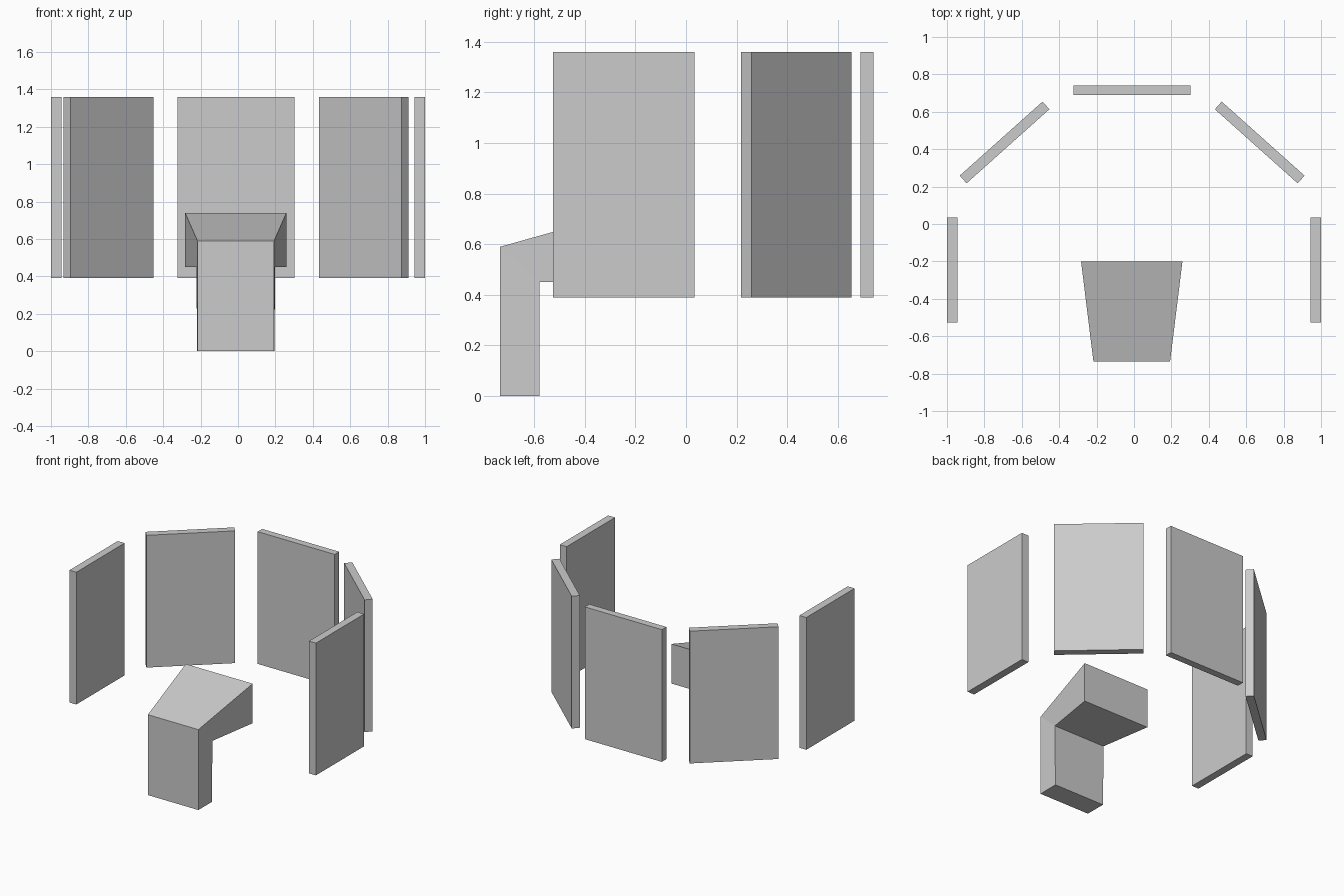
import bpy
import bmesh
from math import radians

old = bpy.data.objects.get("Cube")
if old:
    bpy.data.objects.remove(old, do_unlink=True)

# Single light grey finish
grey = bpy.data.materials.new("light_grey")
grey.use_nodes = True
colour = (0.6, 0.6, 0.6, 1)
grey.diffuse_color = colour
grey.node_tree.nodes["Principled BSDF"].inputs["Base Color"].default_value = colour


def add_object(name, bm):
    bmesh.ops.recalc_face_normals(bm, faces=bm.faces)
    mesh = bpy.data.meshes.new(name)
    bm.to_mesh(mesh)
    bm.free()
    mesh.materials.append(grey)
    obj = bpy.data.objects.new(name, mesh)
    bpy.context.collection.objects.link(obj)
    return obj


def add_panel(name, x, y, length, thickness, angle):
    """Upright hanging screen, turned about z."""
    bm = bmesh.new()
    bmesh.ops.create_cube(bm, size=1)
    bmesh.ops.scale(bm, vec=(length, thickness, HIGH - LOW), verts=bm.verts)
    obj = add_object(name, bm)
    obj.location = (x, y, (LOW + HIGH) / 2)
    obj.rotation_euler.z = radians(angle)


# Ring of five screens
LOW, HIGH = 0.39, 1.36
MIDDLE = -0.01
add_panel("back_screen", MIDDLE, 0.715, 0.625, 0.052, 0)
for side, sign in (("left", 1), ("right", -1)):
    add_panel(side + "_diagonal_screen", MIDDLE + sign * 0.682, 0.436, 0.594, 0.055, -41.8 * sign)
add_panel("left_side_screen", 0.972, -0.246, 0.56, 0.056, 90)
add_panel("right_side_screen", -0.972, -0.246, 0.56, 0.056, 90)

# Console desk: side profile (y, z, half width) bridged across the centre line
profile = [(-0.735, 0, 0.205), (-0.735, 0.59, 0.205), (-0.2, 0.74, 0.271),
           (-0.2, 0.45, 0.271), (-0.58, 0.45, 0.211), (-0.58, 0, 0.206)]
bm = bmesh.new()
left, right = ([bm.verts.new((s * w - 0.012, y, z)) for y, z, w in profile] for s in (1, -1))
for i in range(len(profile)):
    j = (i + 1) % len(profile)
    bm.faces.new((left[i], left[j], right[j], right[i]))
# Each flank is a column face and a desktop face
for ring in (left, right):
    bm.faces.new([ring[i] for i in (0, 1, 4, 5)])
    bm.faces.new([ring[i] for i in (1, 2, 3, 4)])
add_object("console_desk", bm)
